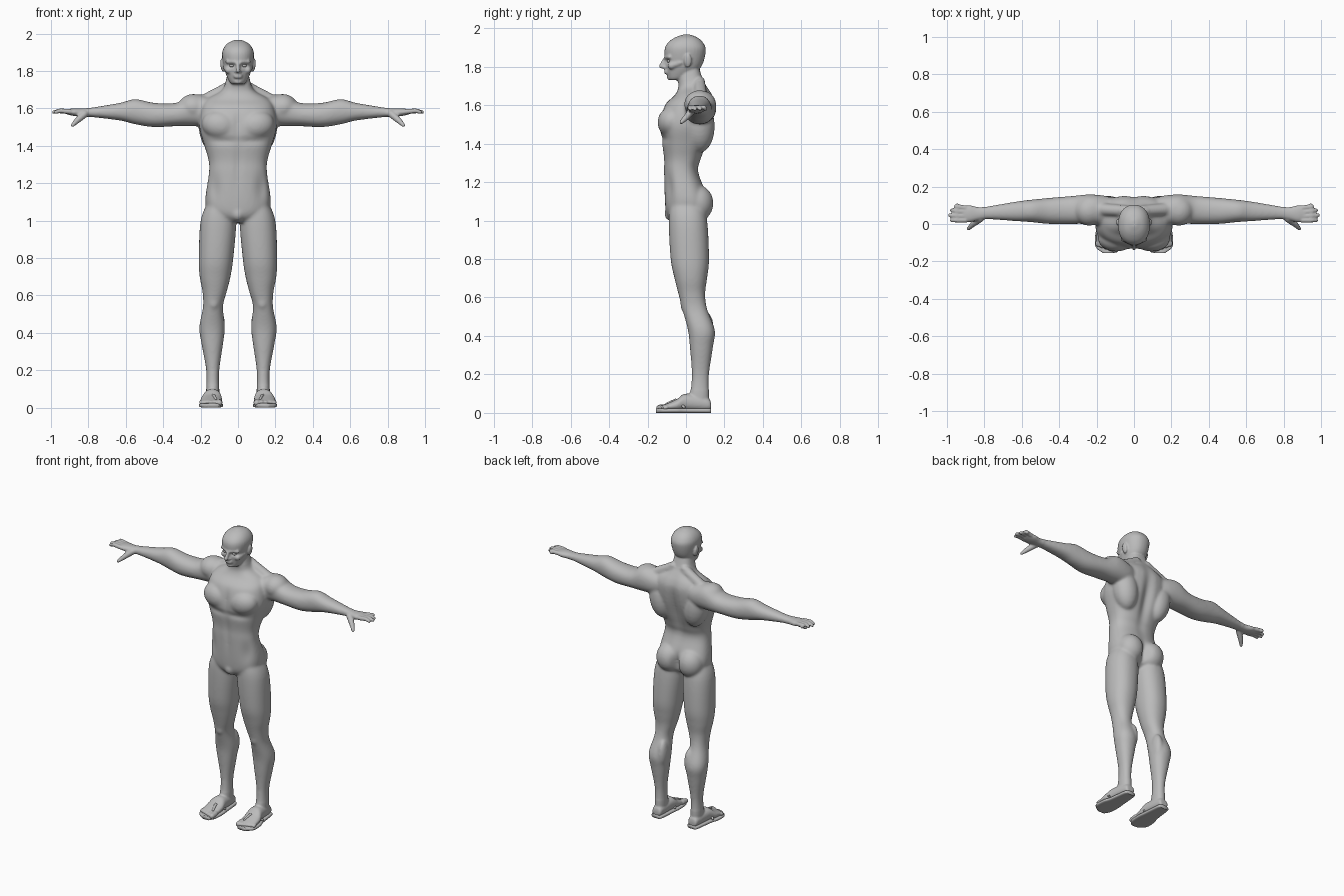
import bpy, bmesh, math
from mathutils import Vector, Matrix

if "Cube" in bpy.data.objects:
    bpy.data.objects.remove(bpy.data.objects["Cube"], do_unlink=True)

skin = bpy.data.materials.new("plain grey")
skin.use_nodes = True
GREY = (.5, .5, .5, 1)
skin.diffuse_color = GREY
skin.node_tree.nodes["Principled BSDF"].inputs["Base Color"].default_value = GREY

PLACE = {"x": lambda t, u, v: (t, u, v),
         "y": lambda t, u, v: (u, t, v),
         "z": lambda t, u, v: (u, v, t)}


def spline(rows, steps):
    """Pass a smooth curve through the given section rows."""
    rows = [Vector(row) for row in rows]
    last = len(rows) - 1
    for i in range(last):
        before, start, end, after = (rows[min(max(i + k, 0), last)] for k in (-1, 0, 1, 2))
        leave, arrive = (end - before) / 2, (after - start) / 2
        for step in range(steps):
            t = step / steps
            ease = t * t * (3 - 2 * t)
            yield (start.lerp(end, ease) + leave * t * (1 - t) ** 2
                   - arrive * t * t * (1 - t))
    yield rows[last]


def signed_power(value, power):
    return math.copysign(abs(value) ** (2 / power), value)


def skin_rings(bm, rings):
    """Join rings of points with quads and cap both ends."""
    rings = [[bm.verts.new(point) for point in ring] for ring in rings]
    sides = len(rings[0])
    for low, high in zip(rings, rings[1:]):
        for k in range(sides):
            j = (k + 1) % sides
            bm.faces.new((low[k], low[j], high[j], high[k]))
    bm.faces.new(rings[0])
    bm.faces.new(rings[-1])


def loft(bm, axis, rows, power=2.2, sides=32, steps=5):
    """Skin rounded sections (position, u min, u max, v min, v max) along an axis."""
    rings = []
    for t, u_min, u_max, v_min, v_max in spline(rows, steps):
        ring = []
        for k in range(sides):
            angle = math.tau * k / sides
            u = (u_min + u_max + (u_max - u_min) * signed_power(math.cos(angle), power)) / 2
            v = (v_min + v_max + (v_max - v_min) * signed_power(math.sin(angle), power)) / 2
            ring.append(PLACE[axis](t, u, v))
        rings.append(ring)
    skin_rings(bm, rings)


def symmetric(rows):
    """Turn (z, half width, front, back) rows into full sections."""
    return [(z, -half, half, front, back) for z, half, front, back in rows]


def blob(bm, centre, size, turn=0):
    matrix = (Matrix.Translation(centre) @ Matrix.Rotation(turn, 4, "Y")
              @ Matrix.Diagonal((*size, 1)))
    bmesh.ops.create_icosphere(bm, subdivisions=3, radius=1, matrix=matrix)


def capsule(bm, start, start_radius, end, end_radius, sides=16):
    """Tapered rounded rod between two points."""
    start, end = Vector(start), Vector(end)
    turn = (end - start).to_track_quat("Z", "Y")
    rings = []
    for centre, radius, tilts in ((start, start_radius, (-80, -50, -25, 0)),
                                  (end, end_radius, (0, 25, 50, 80))):
        for tilt in map(math.radians, tilts):
            around = [math.tau * k / sides for k in range(sides)]
            rings.append([centre + radius * (turn @ Vector((
                math.cos(a) * math.cos(tilt), math.sin(a) * math.cos(tilt), math.sin(tilt))))
                for a in around])
    skin_rings(bm, rings)


def mirror_all(bm):
    copy = bmesh.ops.duplicate(bm, geom=bm.verts[:] + bm.edges[:] + bm.faces[:])["geom"]
    for item in copy:
        if isinstance(item, bmesh.types.BMVert):
            item.co.x = -item.co.x


def make_object(name, bm):
    bmesh.ops.recalc_face_normals(bm, faces=bm.faces[:])
    mesh = bpy.data.meshes.new(name)
    bm.to_mesh(mesh)
    bm.free()
    mesh.materials.append(skin)
    mesh.shade_smooth()
    obj = bpy.data.objects.new(name, mesh)
    bpy.context.collection.objects.link(obj)
    return obj


body = bmesh.new()

# Legs
loft(body, "z", [
    (1.1, .04, .16, -.08, .08), (1, .01, .2, -.09, .11), (.8, .025, .21, -.08, .12),
    (.7, .04, .205, -.06, .11), (.62, .06, .19, -.04, .1), (.54, .08, .187, -.02, .11),
    (.43, .07, .207, .01, .15), (.34, .08, .195, .02, .14), (.2, .1, .17, .03, .12),
    (.1, .1, .17, .02, .12), (.04, .1, .17, 0, .12)])
blob(body, (.13, 0, .56), (.03, .03, .04))
blob(body, (.1, .1, .44), (.03, .045, .09))

# Feet and toes
foot = [(.13, .11, .16, .02, .05), (.11, .1, .17, .01, .08), (0, .09, .185, .01, .1),
        (-.05, .085, .2, .01, .07), (-.12, .09, .2, .015, .04)]
loft(body, "y", foot)
for k in range(5):
    x = .1 + .024 * k
    size = .017 - .0015 * k
    capsule(body, (x, -.1, .03), size, (x, -.138 + .007 * k, .026), size)

# Arms and palms
loft(body, "x", [
    (.06, .04, .12, 1.55, 1.63), (.15, -.01, .15, 1.51, 1.66), (.24, 0, .158, 1.505, 1.675),
    (.33, 0, .15, 1.505, 1.63), (.45, 0, .14, 1.5, 1.63), (.55, .01, .13, 1.515, 1.65),
    (.63, .015, .12, 1.535, 1.63), (.78, .025, .095, 1.553, 1.605), (.83, .02, .09, 1.555, 1.6),
    (.88, .01, .1, 1.56, 1.6), (.92, .02, .09, 1.57, 1.595)])
blob(body, (.24, .07, 1.605), (.08, .08, .073))

# Fingers and thumbs
for k in range(4):
    base, spread = .02 + .022 * k, .02 + .027 * k
    knuckle = (.95, (base + spread) / 2, 1.588)
    capsule(body, (.9, base, 1.583), .014, knuckle, .0125)
    capsule(body, knuckle, .0125, (.985 - .01 * (k - 1) ** 2, spread, 1.58), .01)
thumb_joint = (.86, 0, 1.535)
capsule(body, (.82, .03, 1.57), .02, thumb_joint, .016)
capsule(body, thumb_joint, .016, (.885, -.025, 1.51), .01)

# Paired torso masses: chest, shoulder slope, side of back, seat
blob(body, (.095, -.075, 1.51), (.1, .073, .08), -.2)
capsule(body, (.04, .07, 1.72), .03, (.2, .08, 1.63), .035)
blob(body, (.13, .07, 1.49), (.08, .08, .14), .15)
blob(body, (.08, .06, 1.09), (.085, .083, .095))

# Ears, cheekbones and brows
blob(body, (.084, .01, 1.83), (.01, .02, .036), .15)
capsule(body, (.05, -.075, 1.805), .02, (.066, -.03, 1.82), .014)
capsule(body, (.014, -.106, 1.846), .01, (.058, -.085, 1.85), .01)
mirror_all(body)

# Torso and neck
loft(body, "z", symmetric([
    (.99, .04, -.07, .04), (1.03, .14, -.1, .1), (1.1, .175, -.11, .12),
    (1.25, .156, -.115, .066), (1.32, .157, -.115, .08), (1.4, .18, -.125, .11),
    (1.5, .207, -.135, .14), (1.6, .195, -.11, .153), (1.65, .165, -.06, .14),
    (1.69, .095, -.04, .115), (1.73, .07, -.04, .09), (1.82, .05, -.03, .06)]), power=2.5)
blob(body, (0, -.075, 1.035), (.036, .038, .04))

# Head, nose, lips and chin
loft(body, "z", symmetric([
    (1.73, .03, -.085, -.03), (1.745, .047, -.094, .02), (1.8, .07, -.104, .08),
    (1.88, .085, -.112, .103), (1.92, .078, -.098, .092), (1.95, .053, -.06, .062),
    (1.967, .015, -.015, .02)]))
capsule(body, (0, -.107, 1.845), .009, (0, -.129, 1.802), .012)
blob(body, (0, -.11, 1.797), (.02, .012, .009))
for z in (1.767, 1.778):
    blob(body, (0, -.1, z), (.025, .014, .006))
blob(body, (0, -.085, 1.745), (.024, .014, .016))

# Fuse the parts into one skin
rough = make_object("rough_body", body)
fuse = rough.modifiers.new("fuse", "REMESH")
fuse.mode = "VOXEL"
fuse.voxel_size = .006
graph = bpy.context.evaluated_depsgraph_get()
mesh = bpy.data.meshes.new_from_object(rough.evaluated_get(graph))
bpy.data.objects.remove(rough, do_unlink=True)
mesh.name = "body"
mesh.materials.clear()
mesh.materials.append(skin)

# Sculpted hollows: centre, reach, depth (pushed inward along y)
HOLLOWS = {
    "spine": ((0, .14, 1.43), (.03, .09, .18), -.024),
    "seat cleft": ((0, .13, 1.07), (.02, .07, .065), -.045),
    "breastbone": ((0, -.15, 1.52), (.016, .05, .07), .012),
    "under chest": ((.09, -.14, 1.425), (.09, .05, .016), .012),
    "belly line": ((0, -.12, 1.29), (.016, .05, .12), .008),
    "groin": ((.125, -.1, 1.17), (.03, .06, .07), .012),
    "eye socket": ((.033, -.105, 1.829), (.018, .035, .011), .013),
}
for vertex in mesh.vertices:
    x, y, z = vertex.co
    for centre, reach, depth in HOLLOWS.values():
        distance = sum(((p - c) / r) ** 2 for p, c, r in zip((abs(x), y, z), centre, reach))
        vertex.co.y += depth * math.exp(-distance)

figure = bpy.data.objects.new("body", mesh)
bpy.context.collection.objects.link(figure)
mesh.shade_smooth()

# Soften the large muscles strongly; hands, feet and face only lightly
large = figure.vertex_groups.new(name="large_forms")
large.add([v.index for v in mesh.vertices
           if abs(v.co.x) < .8 and .12 < v.co.z < 1.73], 1, "REPLACE")
strong = figure.modifiers.new("soften_muscles", "SMOOTH")
strong.iterations, strong.vertex_group = 24, large.name
light = figure.modifiers.new("soften_all", "SMOOTH")
light.iterations = 2

# Eyes, soles and sandal straps
eyes, soles, straps = bmesh.new(), bmesh.new(), bmesh.new()
blob(eyes, (.033, -.085, 1.829), (.014, .014, .009))
toe_edge = (-.155, .11, .16, 0, 0)
loft(soles, "y", [(y, inner - .006, outer + .006, 0, .024)
                  for y, inner, outer, *_ in foot + [toe_edge]], power=3.5)
for side in (.09, .195):
    instep = (.13, -.055, .066)
    capsule(straps, (.118, -.1, .046), .007, instep, .008)
    capsule(straps, instep, .008, (side, -.01, .03), .007)
for name, part in (("eyes", eyes), ("sandal_soles", soles), ("sandal_straps", straps)):
    mirror_all(part)
    make_object(name, part)
